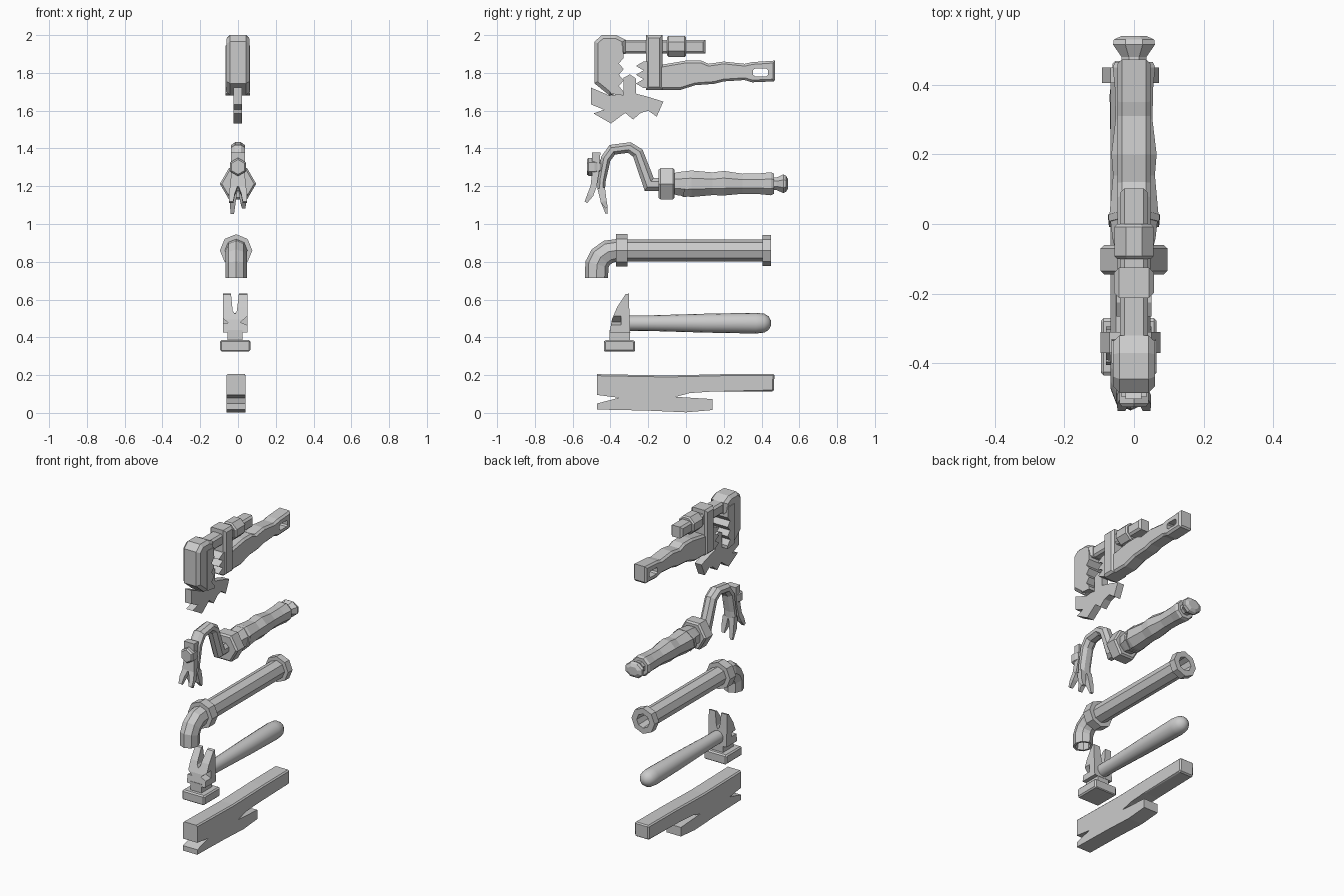
import bpy, bmesh, math
from mathutils import Vector


def finish(bm, name):
    bmesh.ops.recalc_face_normals(bm, faces=bm.faces)
    me = bpy.data.meshes.new(name)
    bm.to_mesh(me)
    bm.free()
    ob = bpy.data.objects.new(name, me)
    bpy.context.collection.objects.link(ob)
    return ob


def slab(name, prof, lo, hi, bevel=0, axis='x', where=None):
    """Extrude a (y,z) profile along x, or an (x,z) profile along y; chamfer the rims."""
    bm = bmesh.new()
    put = (lambda p, d: (d, p[0], p[1])) if axis == 'x' else (lambda p, d: (p[0], d, p[1]))
    a = [bm.verts.new(put(p, lo)) for p in prof]
    b = [bm.verts.new(put(p, hi)) for p in prof]
    caps = [bm.faces.new(a), bm.faces.new(b)]
    for i in range(len(a)):
        j = (i + 1) % len(a)
        bm.faces.new((a[i], a[j], b[j], b[i]))
    bmesh.ops.recalc_face_normals(bm, faces=bm.faces)
    if bevel:
        rim = [e for f in caps for e in f.edges
               if where is None or all(where(v.co) for v in e.verts)]
        bmesh.ops.bevel(bm, geom=rim, offset=bevel, segments=1, affect='EDGES', clamp_overlap=True)
    return finish(bm, name)


def loft(name, secs, n=8, phase=0.0, x=0.0):
    """Skin rings given as (y, z, normal angle, x radius, normal radius[, x offset])."""
    bm = bmesh.new()
    ph = math.radians(phase)
    k = 1 / math.cos(ph)
    rings = []
    for s in secs:
        y, z, ang, rx, rn = s[:5]
        dx = s[5] if len(s) > 5 else 0
        ca, sa = math.cos(math.radians(ang)), math.sin(math.radians(ang))
        ring = []
        for i in range(n):
            t = ph + math.tau * i / n
            u, w = rx * k * math.cos(t), rn * k * math.sin(t)
            ring.append(bm.verts.new((x + dx + u, y + w * ca, z + w * sa)))
        rings.append(ring)
    for r, q in zip(rings, rings[1:]):
        for i in range(n):
            j = (i + 1) % n
            bm.faces.new((r[i], r[j], q[j], q[i]))
    bm.faces.new(rings[0])
    bm.faces.new(rings[-1])
    return finish(bm, name)


def path(pts):
    """Mitred sections from (y, z, x radius, normal radius[, x offset])."""
    out = []
    for i, p in enumerate(pts):
        c = Vector(p[:2])
        d0 = (c - Vector(pts[i - 1][:2])).normalized() if i else None
        d1 = (Vector(pts[i + 1][:2]) - c).normalized() if i < len(pts) - 1 else d0
        d0 = d0 or d1
        m = (d0 + d1).normalized()
        ang = math.degrees(math.atan2(-m.x, m.y)) + 0
        ang = math.degrees(math.atan2(m.x, -m.y))
        out.append((p[0], p[1], ang, p[2], p[3] / max(.5, m.dot(d0)), p[4] if len(p) > 4 else 0))
    return out


def cut(ob, cutter):
    m = ob.modifiers.new("cut", 'BOOLEAN')
    m.operation, m.solver, m.object = 'DIFFERENCE', 'EXACT', cutter
    bpy.context.view_layer.objects.active = ob
    bpy.ops.object.modifier_apply(modifier=m.name)
    bpy.data.objects.remove(cutter)


def box(y0, y1, z0, z1):
    return [(y0, z0), (y1, z0), (y1, z1), (y0, z1)]


# Broken plank with splintered ends
slab("plank", [(-.47, .205), (-.1, .198), (.2, .205), (.46, .207), (.468, .2), (.465, .12), (.455, .113),
               (.14, .113), (.02, .105), (-.055, .085), (.14, .073), (.14, .015), (0, .003), (-.2, .012),
               (-.47, .018), (-.47, .05), (-.355, .08), (-.47, .095)],
     -.062, .04, .018, where=lambda c: c.z > .15 or (c.y > .13 and c.z > .1))

# Hammer
HX = -.015
handle = loft("hammer_handle", [(-.33, .475, 90, .04, .04), (-.2, .475, 90, .041, .041),
              (.1, .475, 90, .05, .05), (.37, .475, 90, .055, .055), (.415, .475, 90, .05, .05),
              (.437, .475, 90, .036, .036), (.45, .475, 90, .014, .014)], 16, x=HX)
handle.select_set(True)
bpy.context.view_layer.objects.active = handle
bpy.ops.object.shade_smooth_by_angle(angle=math.radians(40))
head = slab("hammer_claw_head", [(-.405, .425), (-.295, .425), (-.3, .54), (-.303, .632), (-.32, .628),
            (-.365, .56), (-.392, .495)], -.08, .05)
for prof in ([(-.04, .66), (.008, .66), (-.006, .54), (-.016, .525), (-.028, .54)],
             [(-.09, .51), (-.05, .475), (-.09, .475)], [(.06, .52), (.012, .48), (.06, .46)]):
    cut(head, slab("cutter", prof, -.5, -.2 if prof[0][1] > .6 else -.345, axis='y'))
slab("hammer_neck", box(-.405, -.297, .37, .44), -.055, .025)
slab("hammer_face", [(-.43, .325), (-.275, .325), (-.27, .33), (-.27, .378), (-.28, .385), (-.425, .385),
                     (-.435, .378), (-.435, .33)], -.095, .065, .008)

# Pipe: recessed flange, straight run, collar, elbow, open mouth
P = .86
run = [(.36, .04), (.45, .045), (.45, .082), (.405, .082), (.405, .058), (-.31, .058),
       (-.31, .086), (-.37, .086), (-.37, .06)]
secs = [(y, P, 90, r, r) for y, r in run]
for a in (22, 50, 75):
    t = math.radians(a)
    secs.append((-.375 - .1 * math.sin(t), .76 + .1 * math.cos(t), 90 + a, .057, .063))
secs += [(-.474, z, 180, r, r * 1.08) for z, r in ((.715, .057), (.715, .044), (.78, .04))]
loft("pipe", secs, 8, x=-.01)

# Crowbar grip, collar and flared end
C = 1.213
loft("crowbar_grip", [(y, C + dz, 90, r, r) for y, r, dz in
     ((-.07, .055, 0), (-.04, .062, 0), (.03, .07, 0), (.14, .06, 0), (.2, .065, .003), (.3, .053, 0),
      (.39, .055, 0), (.45, .061, 0), (.465, .054, 0))], 8, 22.5)
loft("crowbar_collar", [(-.145, C, 90, .085, .085), (-.135, C, 90, .096, .096),
                        (-.07, C, 90, .096, .096), (-.06, C, 90, .085, .085)], 6)
loft("crowbar_end_cap", [(.45, C, 90, .035, .035), (.48, C, 90, .036, .033), (.515, C, 90, .06, .05),
                         (.53, C, 90, .058, .042), (.54, C, 90, .035, .025)], 8, 22.5)
# Grip wrap band
loft("crowbar_grip_band", [(.0, C, 75, .072, .072), (.02, C, 75, .074, .074)], 8, 22.5)

# Goose neck and the two forked claws
loft("crowbar_neck", path([(-.1, 1.21, .036, .034), (-.195, 1.21, .036, .034), (-.255, 1.375, .036, .03),
     (-.3, 1.405, .037, .027), (-.39, 1.393, .038, .027), (-.425, 1.345, .038, .026),
     (-.447, 1.23, .038, .022), (-.449, 1.18, .04, .02)]), 8, 22.5)
loft("front_claw_plate", path([(-.475, 1.378, .036, .022), (-.479, 1.27, .036, .018),
                               (-.49, 1.195, .042, .016)]), 4, 45)
for s, side in ((-1, "left"), (1, "right")):
    drop = .015 * s
    loft("crowbar_tine_" + side, path([(-.449, 1.19, .019, .02, .02 * s), (-.436, 1.12, .016, .016, .028 * s),
         (-.42, 1.07 + drop, .009, .006, .03 * s)]), 4, 45)
    loft("front_claw_tine_" + side, path([(-.489, 1.2, .02, .016, .021 * s), (-.506, 1.155, .016, .016, .033 * s),
         (-.53, 1.115, .011, .008, .036 * s)]), 4, 45)
loft("claw_bolt", [(-.45, 1.302, 90, .03, .03), (-.485, 1.302, 90, .042, .042),
                   (-.515, 1.302, 90, .042, .042), (-.525, 1.302, 90, .034, .034)], 6, 30)

# Pipe wrench: hook jaw, shaft, adjusting nut
slab("wrench_hook", [(-.485, 1.965), (-.445, 2.0), (-.37, 2.0), (-.32, 1.975), (-.32, 1.9), (-.37, 1.9),
                     (-.37, 1.69), (-.405, 1.68), (-.485, 1.745)], -.06, .06, .018)
slab("wrench_shaft", box(-.36, .102, 1.902, 1.975), -.04, .04, .012)
loft("wrench_nut", [(-.1, 1.94, 90, .048, .048), (-.092, 1.94, 90, .056, .056),
                    (-.008, 1.94, 90, .056, .056), (0, 1.94, 90, .048, .048)], 8, 22.5)


def teeth(y0, y1, z0, z1, n):
    """Zigzag edge points rising from z0 to z1."""
    return [(y1 if i % 2 else y0, z0 + (z1 - z0) * i / (2 * n)) for i in range(2 * n + 1)]


slab("wrench_hook_jaw", [(-.4, 1.945), (-.4, 1.69)] + [(-.33, 1.68)]
     + teeth(-.33, -.355, 1.7, 1.88, 3) + [(-.335, 1.945)], -.065, .063)
slab("wrench_slide_jaw", [(-.19, 1.72)] + teeth(-.225, -.265, 1.72, 1.86, 3) + [(-.19, 1.86)], -.05, .05)
slab("wrench_slide_block", box(-.212, -.125, 1.71, 2.0), -.057, .057, .014)

# Wrench handle with hanging hole
grip = slab("wrench_handle", [(-.2, 1.71), (-.03, 1.71), (.05, 1.735), (.15, 1.742), (.2, 1.755), (.31, 1.762),
            (.35, 1.75), (.465, 1.755), (.472, 1.765), (.472, 1.865), (.35, 1.857), (.31, 1.848),
            (.2, 1.86), (.12, 1.848), (.08, 1.865), (0, 1.865), (-.13, 1.843), (-.2, 1.843)],
            -.047, .047, .012)
cut(grip, slab("cutter", [(.365, 1.782), (.425, 1.782), (.435, 1.79), (.435, 1.815), (.425, 1.822),
                          (.365, 1.822), (.355, 1.815), (.355, 1.79)], -.2, .2))

# Torn metal plate held in the jaws
slab("jagged_plate", [(-.503, 1.722), (-.405, 1.68), (-.33, 1.69), (-.33, 1.775), (-.297, 1.792), (-.265, 1.77),
     (-.265, 1.69), (-.21, 1.676), (-.12, 1.648), (-.155, 1.568), (-.2, 1.6), (-.24, 1.588), (-.28, 1.553),
     (-.322, 1.588), (-.397, 1.532), (-.49, 1.585), (-.435, 1.605), (-.503, 1.633)], -.025, .022)
